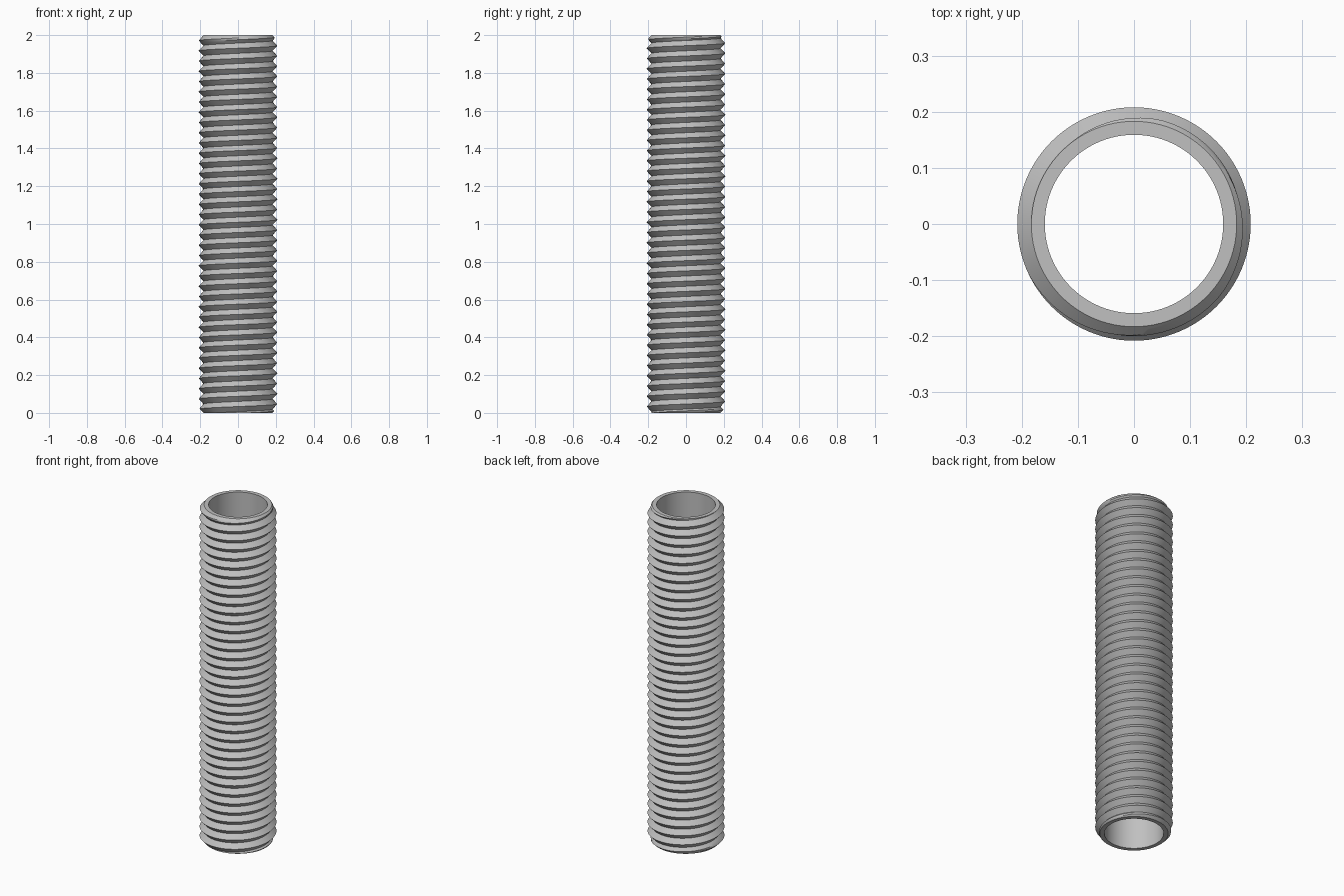
import bpy, bmesh, math

if "Cube" in bpy.data.objects:
    bpy.data.objects.remove(bpy.data.objects["Cube"])

HEIGHT, BORE, ROOT, CREST = 2.0, 0.159, 0.183, 0.208
PITCH = 0.0542
START = 0.02 - PITCH / 2      # height of a crest at angle zero
STEPS, SIDES = 6, 96          # rows per turn of thread, columns around


def thread_radius(z, turn):
    """V-shaped thread, limited by a chamfer at both ends."""
    phase = ((z - START) / PITCH - turn) % 1
    crest = abs(2 * phase - 1)
    chamfer = ROOT + min(z, HEIGHT - z)
    return min(ROOT + (CREST - ROOT) * crest, chamfer)


def column(bm, turn):
    """One closed section: bore, bottom rim, thread, top rim."""
    angle = turn * math.tau
    points = [(BORE, 0)]
    rows = int(HEIGHT / PITCH + 3) * STEPS
    for j in range(-2 * STEPS, rows):
        z = START + PITCH * (j / STEPS + turn)
        z = max(0, min(HEIGHT, z))
        points.append((thread_radius(z, turn), z))
    points.append((BORE, HEIGHT))
    return [bm.verts.new((r * math.cos(angle), r * math.sin(angle), z)) for r, z in points]


# Hollow threaded tube, with rows that follow the helix
bm = bmesh.new()
columns = [column(bm, i / SIDES) for i in range(SIDES + 1)]
for a, b in zip(columns, columns[1:]):
    for j in range(len(a)):
        k = (j + 1) % len(a)
        bm.faces.new((a[j], b[j], b[k], a[k]))
bmesh.ops.remove_doubles(bm, verts=bm.verts, dist=0.00005)
bmesh.ops.recalc_face_normals(bm, faces=bm.faces)
mesh = bpy.data.meshes.new("threaded_tube")
bm.to_mesh(mesh)
bm.free()

tube = bpy.data.objects.new("threaded_tube", mesh)
bpy.context.collection.objects.link(tube)

# Plain grey metal
grey = bpy.data.materials.new("grey_metal")
grey.use_nodes = True
colour = (0.53, 0.53, 0.53, 1)
grey.diffuse_color = colour
grey.node_tree.nodes["Principled BSDF"].inputs["Base Color"].default_value = colour
mesh.materials.append(grey)

bpy.ops.object.select_all(action="DESELECT")
tube.select_set(True)
bpy.context.view_layer.objects.active = tube
bpy.ops.object.shade_smooth_by_angle(angle=math.radians(30))
